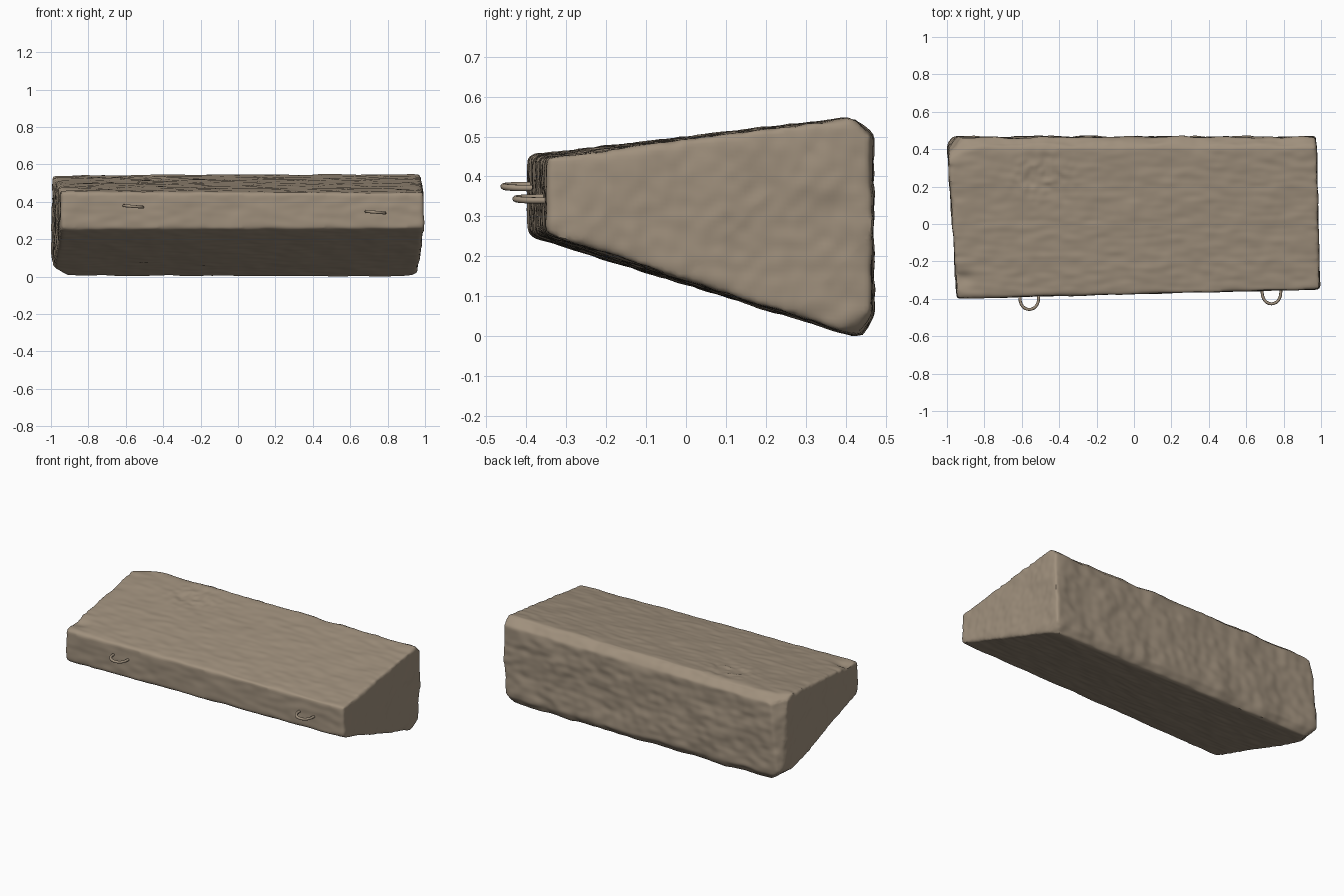
import bpy, bmesh, math
from mathutils import Vector, noise

if "Cube" in bpy.data.objects:
    bpy.data.objects.remove(bpy.data.objects["Cube"])

stone = bpy.data.materials.new("weathered tan stone")
stone.diffuse_color = (0.35, 0.28, 0.205, 1)
stone.use_nodes = True
stone.node_tree.nodes["Principled BSDF"].inputs["Base Color"].default_value = stone.diffuse_color


def activate(obj):
    bpy.ops.object.select_all(action='DESELECT')
    obj.select_set(True)
    bpy.context.view_layer.objects.active = obj


# Wedge block: convex hull of eight corners, tall at the back
corners = [(-0.945, -0.398, 0.257), (-0.945, -0.398, 0.458),
           (0.993, -0.35, 0.262), (0.993, -0.35, 0.452),
           (-1.0, 0.465, -0.002), (-1.0, 0.465, 0.556),
           (0.96, 0.465, -0.008), (0.977, 0.465, 0.558)]
bm = bmesh.new()
for c in corners:
    bm.verts.new(c)
bmesh.ops.convex_hull(bm, input=bm.verts[:])

# Broken-off edges: (point, outward normal)
chips = [((0, 0.438, 0.528), (0, 0.9, 1)),             # back top edge
         ((0, 0.448, 0.028), (0, 1, -0.6)),            # back bottom edge
         ((-0.965, 0.45, 0.06), (-1, 0.2, -1)),        # left bottom corner
         ((-0.97, 0.437, 0.3), (-1, 0.9, 0.1)),        # left back edge
         ((-0.90, 0.41, 0.535), (-0.35, 0.6, 1.2)),    # left back top corner
         ((0.955, 0.44, 0.05), (1, 0.5, -0.8))]        # right bottom corner
for p, n in chips:
    bmesh.ops.bisect_plane(bm, geom=bm.verts[:] + bm.edges[:] + bm.faces[:],
                           plane_co=p, plane_no=Vector(n).normalized(), clear_outer=True)
    bmesh.ops.holes_fill(bm, edges=[e for e in bm.edges if e.is_boundary], sides=0)
bmesh.ops.remove_doubles(bm, verts=bm.verts[:], dist=0.0005)
bmesh.ops.recalc_face_normals(bm, faces=bm.faces[:])
mesh = bpy.data.meshes.new("stone_block")
bm.to_mesh(mesh)
bm.free()
block = bpy.data.objects.new("stone_block", mesh)
bpy.context.collection.objects.link(block)
activate(block)

# Dense even skin with worn edges
rem = block.modifiers.new("skin", 'REMESH')
rem.mode = 'VOXEL'
rem.voxel_size = 0.011
smo = block.modifiers.new("wear", 'SMOOTH')
smo.factor = 0.5
smo.iterations = 10
for m in ("skin", "wear"):
    bpy.ops.object.modifier_apply(modifier=m)

# Weathering: broad lumps, streaks along the length, dents
mesh = block.data
normals = [v.normal.copy() for v in mesh.vertices]
for v, n in zip(mesh.vertices, normals):
    p = v.co.copy()
    rough = 0.011 if n.y > 0.5 else (0.007 if abs(n.x) > 0.5 else 0.004)
    d = rough * noise.noise(p * 6)
    d += 0.4 * rough * noise.noise(p * 17)
    d += 0.003 * noise.noise(Vector((p.x * 9, p.y * 28, p.z * 28)))
    if n.z > 0.4:
        # pitted patch on the top
        r2 = ((p.x + 0.5) / 0.14) ** 2 + ((p.y - 0.25) / 0.11) ** 2
        d += math.exp(-r2) * (0.014 * noise.noise(p * 24) - 0.004)
        # chip at the front left corner
        r2 = ((p.x + 0.91) / 0.055) ** 2 + ((p.y + 0.29) / 0.035) ** 2
        d -= 0.016 * math.exp(-r2)
    v.co += n * d
low = min(v.co.z for v in mesh.vertices)
for v in mesh.vertices:
    v.co.z -= low
mesh.materials.clear()
mesh.materials.append(stone)
activate(block)
bpy.ops.object.shade_smooth_by_angle(angle=math.radians(45))


# U-shaped loops set into the front face
def wire_loop(name, x, y_face, y_tip, z):
    r, tip = 0.05, y_tip + 0.008
    pts = [(-r, y_face + 0.04), (-r, y_face)]
    for i in range(13):
        a = math.pi * i / 12
        pts.append((-r * math.cos(a), y_face - 0.005 + (tip - y_face + 0.005) * math.sin(a) ** 0.9))
    pts += [(r, y_face), (r, y_face + 0.04)]
    cu = bpy.data.curves.new(name, 'CURVE')
    cu.dimensions = '3D'
    cu.bevel_depth = 0.008
    cu.bevel_resolution = 3
    cu.use_fill_caps = True
    sp = cu.splines.new('POLY')
    sp.points.add(len(pts) - 1)
    for q, (dx, y) in zip(sp.points, pts):
        q.co = (x + dx, y, z - 0.08 * dx, 1)
    cu.materials.append(stone)
    obj = bpy.data.objects.new(name, cu)
    bpy.context.collection.objects.link(obj)
    activate(obj)
    bpy.ops.object.convert(target='MESH')
    bpy.ops.object.shade_smooth_by_angle(angle=math.radians(50))


wire_loop("left_loop", -0.56, -0.39, -0.465, 0.375)
wire_loop("right_loop", 0.735, -0.358, -0.435, 0.344)
